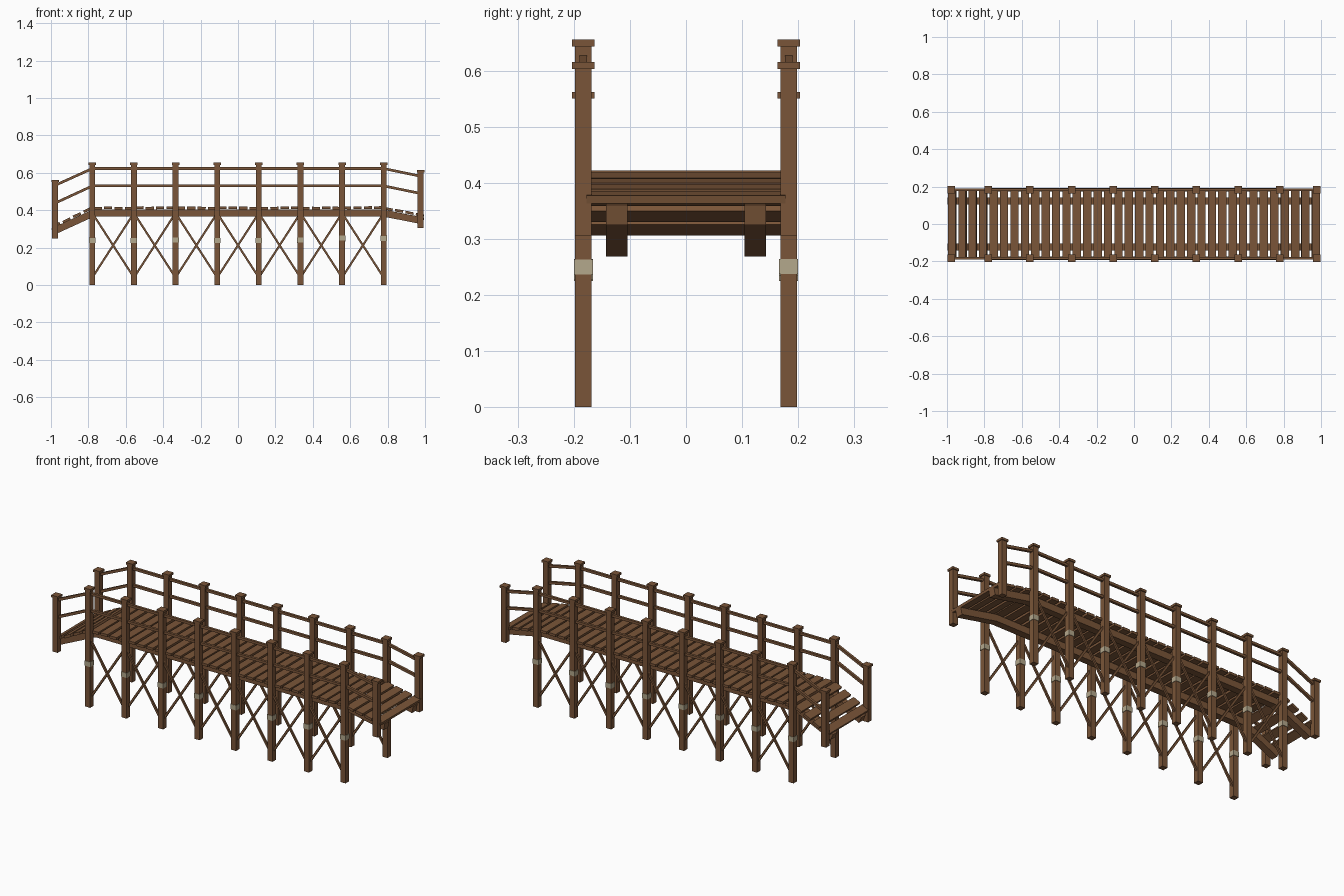
import bpy, math, random
from mathutils import Matrix

if "Cube" in bpy.data.objects:
    bpy.data.objects.remove(bpy.data.objects["Cube"])

random.seed(4)

def mat(name, col):
    m = bpy.data.materials.new(name)
    m.diffuse_color = (*col, 1)
    m.use_nodes = True
    m.node_tree.nodes["Principled BSDF"].inputs["Base Color"].default_value = m.diffuse_color
    return m

WOOD = mat("brown wood", (0.195, 0.091, 0.040))
ROPE = mat("pale binding", (0.456, 0.392, 0.262))

def box(name, c, size, pitch=0.0, m=WOOD):
    """Flat box; pitch tilts it in the x-z plane."""
    x, y, z = (s / 2 for s in size)
    v = [(i * x, j * y, k * z) for i in (-1, 1) for j in (-1, 1) for k in (-1, 1)]
    f = [(0, 1, 3, 2), (4, 6, 7, 5), (0, 4, 5, 1), (2, 3, 7, 6), (0, 2, 6, 4), (1, 5, 7, 3)]
    me = bpy.data.meshes.new(name)
    me.from_pydata(v, [], f)
    me.materials.append(m)
    ob = bpy.data.objects.new(name, me)
    ob.matrix_world = Matrix.Translation(c) @ Matrix.Rotation(-pitch, 4, 'Y')
    bpy.context.collection.objects.link(ob)
    return ob

def bar(name, x0, z0, x1, z1, y, wy, h):
    """Straight bar between two points of the x-z plane."""
    box(name, ((x0 + x1) / 2, y, (z0 + z1) / 2),
        (math.hypot(x1 - x0, z1 - z0), wy, h), math.atan2(z1 - z0, x1 - x0))

EDGE = 0.779                                   # last tall post
XS = [-EDGE + 2 * EDGE * i / 7 for i in range(8)]
DECK = 0.4125                                  # plank centre height
L_DROP, R_DROP = 0.105, 0.045                  # ramp drop at each end

def drop(x):
    """How far the deck has fallen at x."""
    t = max(0, abs(x) - EDGE) / (1 - EDGE)
    return t * (L_DROP if x < 0 else R_DROP)

for s in (-1, 1):
    y = 0.183 * s
    # tall posts with caps and bindings
    for i, x in enumerate(XS):
        box("post", (x, y, 0.323), (0.031, 0.030, 0.646), 0)
        box("post_cap", (x, y, 0.649), (0.040, 0.040, 0.012))
        bz = 0.240 + random.uniform(-0.002, 0.003) + (0.008 if i > 5 else 0)
        box("post_binding", (x, y, bz), (0.035, 0.034, 0.027), 0, ROPE)
    # short end posts
    for x, z0, z1 in ((-0.978, 0.250, 0.562), (0.976, 0.305, 0.615)):
        box("end_post", (x, y, (z0 + z1) / 2 - 0.003), (0.031, 0.030, z1 - z0 - 0.006))
        box("end_post_cap", (x, y, z1 - 0.006), (0.040, 0.040, 0.012))
    # handrails, level then sloping at the ends
    for z, zl, zr in ((0.623, 0.533, 0.582), (0.530, 0.438, 0.490)):
        bar("handrail", -EDGE, z, EDGE, z, y, 0.014, 0.014)
        bar("left_handrail", -0.978, zl, -EDGE, z, y, 0.014, 0.014)
        bar("right_handrail", EDGE, z, 0.976, zr, y, 0.014, 0.014)
    # crossed braces in every bay
    for a, b in zip(XS, XS[1:]):
        bar("brace", a, 0.385, b, 0.040, y - 0.004, 0.010, 0.011)
        bar("brace", a, 0.040, b, 0.385, y + 0.004, 0.010, 0.011)
    # deck beams
    yb, zb = 0.1235 * s, 0.386
    bar("beam", -EDGE, zb, EDGE, zb, yb, 0.039, 0.037)
    bar("left_ramp_beam", -0.990, zb - drop(-0.990), -EDGE + 0.008, zb, yb, 0.039, 0.037)
    bar("right_ramp_beam", EDGE - 0.008, zb, 0.992, zb - drop(0.992), yb, 0.039, 0.037)

# deck planks, following the slope
N = 36
for i in range(N):
    x = -1 + (i + 0.5) * 2 / N
    x = max(-0.977, min(0.977, x))
    slope = 0
    if abs(x) > EDGE:
        slope = math.atan(L_DROP / (1 - EDGE)) if x < 0 else -math.atan(R_DROP / (1 - EDGE))
    tilt = random.uniform(-0.03, 0.03)
    box("plank", (x, 0, DECK - drop(x) + random.uniform(-0.002, 0.002)),
        (0.044, 0.354, 0.014), slope + tilt)
